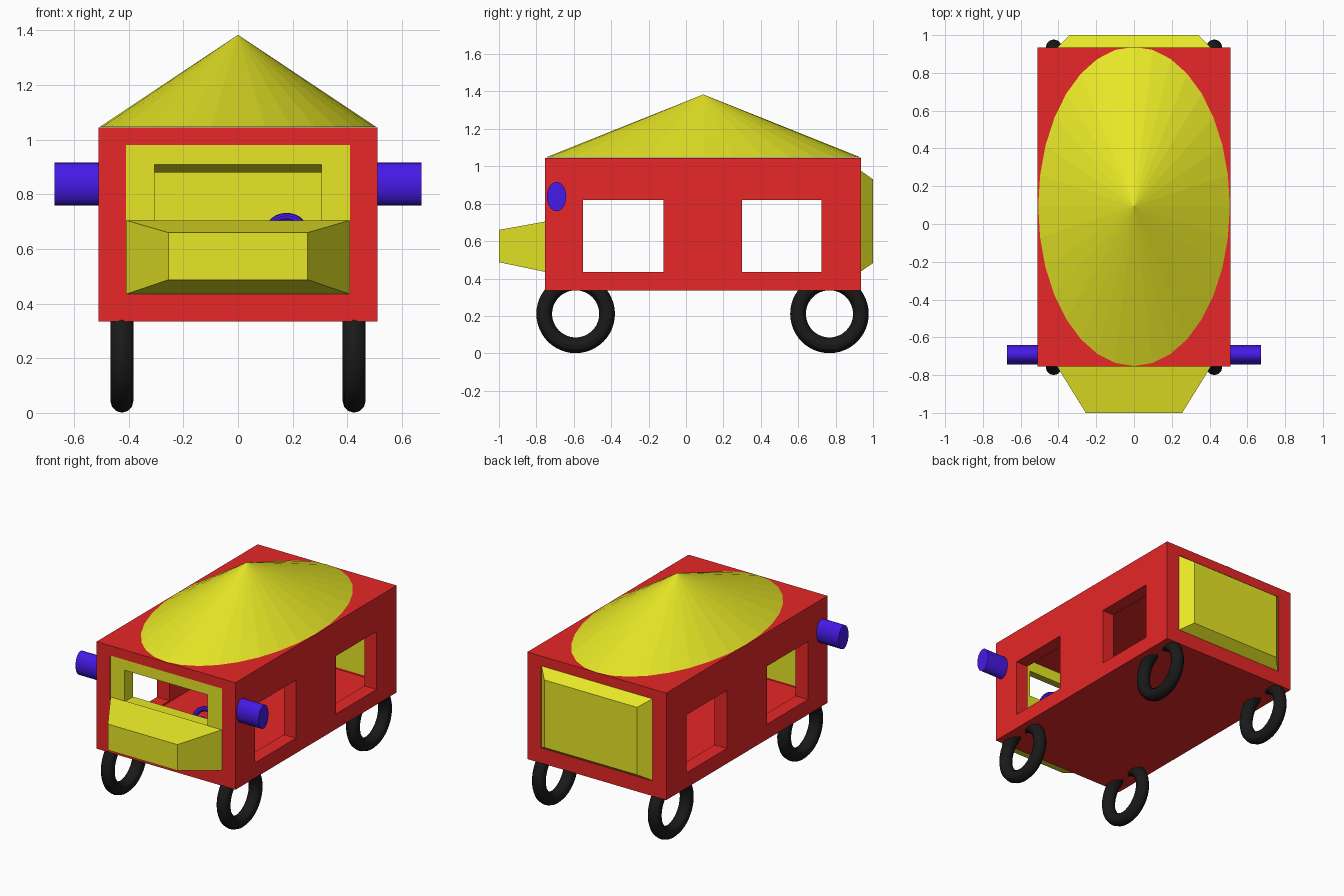
import bpy, math

if "Cube" in bpy.data.objects:
    bpy.data.objects.remove(bpy.data.objects["Cube"])

def mat(name, col):
    m = bpy.data.materials.new(name)
    m.diffuse_color = (*col, 1)
    m.use_nodes = True
    m.node_tree.nodes["Principled BSDF"].inputs["Base Color"].default_value = m.diffuse_color
    return m

RED = mat("red", (0.8, 0.02, 0.02))
YEL = mat("yellow", (0.8, 0.8, 0.02))
BLUE = mat("blue", (0.06, 0.01, 0.8))
BLACK = mat("black", (0.01, 0.01, 0.01))

def loft(name, sections, m):
    """Closed solid through rectangles (y, half width, z low, z high), listed along +y."""
    verts, faces = [], []
    for y, hx, z0, z1 in sections:
        verts += [(-hx, y, z0), (hx, y, z0), (hx, y, z1), (-hx, y, z1)]
    for s in range(len(sections) - 1):
        a = 4 * s
        for i in range(4):
            j = (i + 1) % 4
            faces.append((a + j, a + i, a + 4 + i, a + 4 + j)[::-1])
    n = len(verts)
    faces += [(0, 1, 2, 3), (n - 1, n - 2, n - 3, n - 4)]
    me = bpy.data.meshes.new(name)
    me.from_pydata(verts, [], faces)
    me.materials.append(m)
    ob = bpy.data.objects.new(name, me)
    bpy.context.collection.objects.link(ob)
    bpy.context.view_layer.objects.active = ob
    # make all normals point outward
    import bmesh
    bm = bmesh.new()
    bm.from_mesh(me)
    bmesh.ops.recalc_face_normals(bm, faces=bm.faces)
    bm.to_mesh(me)
    bm.free()
    return ob

def cut(ob, cutter):
    mod = ob.modifiers.new("cut", 'BOOLEAN')
    mod.operation = 'DIFFERENCE'
    mod.solver = 'EXACT'
    mod.object = cutter
    bpy.context.view_layer.objects.active = ob
    bpy.ops.object.modifier_apply(modifier=mod.name)
    bpy.data.objects.remove(cutter)

def box(name, hx, y0, y1, z0, z1, m):
    return loft(name, [(y0, hx, z0, z1), (y1, hx, z0, z1)], m)

def finish(name, m, smooth=True):
    ob = bpy.context.object
    ob.name = name
    ob.data.materials.append(m)
    if smooth:
        bpy.ops.object.shade_smooth_by_angle()
    return ob

# hollow body with side windows and front and back openings
body = box("body", 0.51, -0.755, 0.935, 0.335, 1.045, RED)
cut(body, box("cutter", 0.42, -0.665, 0.845, 0.425, 0.955, RED))
cut(body, box("cutter", 0.41, -0.9, 1.1, 0.435, 0.98, RED))
for y0, y1 in ((-0.55, -0.12), (0.30, 0.725)):
    cut(body, box("cutter", 0.8, y0, y1, 0.435, 0.82, RED))
# ceiling between the openings
box("ceiling", 0.42, -0.664, 0.844, 0.955, 0.99, RED)

# front panel with windshield opening
front = box("front_panel", 0.41, -0.753, -0.665, 0.435, 0.98, YEL)
cut(front, loft("cutter", [(-0.765, 0.305, 0.70, 0.913), (-0.655, 0.305, 0.70, 0.877)], YEL))

# tapered hood and back panel
loft("hood", [(-1.0, 0.255, 0.487, 0.66), (-0.75, 0.41, 0.435, 0.705)], YEL)
loft("back_panel", [(0.845, 0.41, 0.435, 0.98), (0.93, 0.41, 0.435, 0.98),
                    (1.0, 0.34, 0.482, 0.93)], YEL)

# oval cone roof
bpy.ops.mesh.primitive_cone_add(vertices=32, radius1=1, radius2=0, depth=0.338,
                                end_fill_type='NOTHING', location=(0, 0.093, 1.215))
bpy.context.object.scale = (0.507, 0.845, 1)
finish("roof", YEL, False)

for side, sx in (("left", -1), ("right", 1)):
    # wheels
    for end, y in (("front", -0.59), ("back", 0.767)):
        bpy.ops.mesh.primitive_torus_add(major_radius=0.168, minor_radius=0.042,
                                         major_segments=48, minor_segments=12,
                                         location=(sx * 0.425, y, 0.211),
                                         rotation=(0, math.pi / 2, 0))
        finish(f"{end}_{side}_wheel", BLACK)
    # side mirrors
    bpy.ops.mesh.primitive_cylinder_add(vertices=32, radius=1, depth=0.17,
                                        location=(sx * 0.587, -0.692, 0.838),
                                        rotation=(0, math.pi / 2, 0))
    bpy.context.object.scale = (0.078, 0.052, 1)
    finish(f"{side}_mirror", BLUE)

# steering wheel and column
tilt = (math.radians(50), 0, 0)
bpy.ops.mesh.primitive_torus_add(major_radius=0.06, minor_radius=0.016,
                                 major_segments=32, minor_segments=10,
                                 location=(0.178, -0.62, 0.67), rotation=tilt)
finish("steering_wheel", BLUE)
bpy.ops.mesh.primitive_cylinder_add(vertices=16, radius=0.014, depth=0.09,
                                    location=(0.178, -0.65, 0.645),
                                    rotation=(-tilt[0], 0, 0))
finish("steering_column", BLUE)
